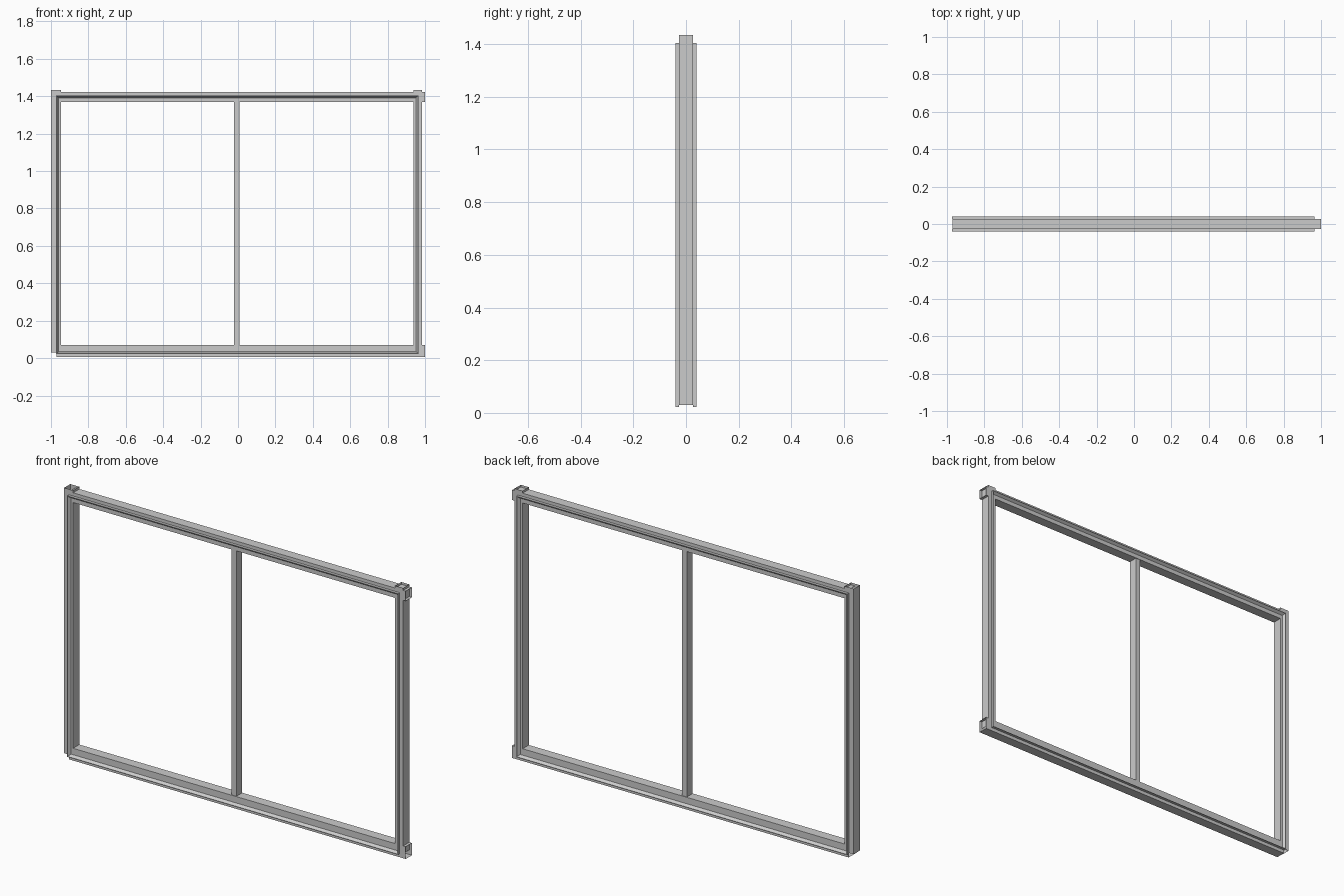
import bpy, bmesh

if "Cube" in bpy.data.objects:
    bpy.data.objects.remove(bpy.data.objects["Cube"])

DEPTH = 0.026   # half depth of the tubes
LIP = 0.04      # half depth of the lips
X0, X1, Z0, Z1 = -0.972, 0.965, 0.023, 1.405   # outer edge of the lips


def finish(bm, name):
    mesh = bpy.data.meshes.new(name)
    bm.to_mesh(mesh)
    bm.free()
    obj = bpy.data.objects.new(name, mesh)
    bpy.context.collection.objects.link(obj)
    return obj


def tube(name, axis, x, z, y=DEPTH):
    """Open-ended sheet tube running along 'x' or 'z'."""
    bm = bmesh.new()
    rings = []
    for end in (0, 1):
        if axis == 'x':
            pts = [(x[end], s * y, z[k]) for s, k in ((-1, 0), (1, 0), (1, 1), (-1, 1))]
        else:
            pts = [(x[k], s * y, z[end]) for s, k in ((-1, 0), (1, 0), (1, 1), (-1, 1))]
        rings.append([bm.verts.new(p) for p in pts])
    a, b = rings
    for i in range(4):
        j = (i + 1) % 4
        bm.faces.new((a[i], a[j], b[j], b[i]))
    bmesh.ops.recalc_face_normals(bm, faces=bm.faces)
    return finish(bm, name)


def lip_frame(name, side):
    """Mitred glazing lip: square outside, sloping in towards the opening."""
    profile = [(0, DEPTH), (0, LIP), (0.003, LIP), (0.013, DEPTH)]
    bm = bmesh.new()
    rings = []
    for d, y in profile:
        corners = [(X0 + d, Z0 + d), (X1 - d, Z0 + d), (X1 - d, Z1 - d), (X0 + d, Z1 - d)]
        rings.append([bm.verts.new((cx, side * y, cz)) for cx, cz in corners])
    hidden = []
    for r in range(4):
        a, b = rings[r], rings[(r + 1) % 4]
        for i in range(4):
            j = (i + 1) % 4
            f = bm.faces.new((a[i], a[j], b[j], b[i]))
            if r == 3:
                hidden.append(f)
    bmesh.ops.recalc_face_normals(bm, faces=bm.faces)
    # the side against the tubes is open
    bmesh.ops.delete(bm, geom=hidden, context='FACES')
    return finish(bm, name)


# Stiles run past the top rail, rails run past the right stile
tube("left_stile", 'z', (-1.0, -0.947), (0.03, 1.434))
tube("right_stile", 'z', (0.938, 0.985), (0.03, 1.434))
tube("bottom_rail", 'x', (-0.97, 1.0), (0.005, 0.07))
tube("top_rail", 'x', (-0.97, 1.0), (1.37, 1.422))

# Central mullion
tube("mullion", 'z', (-0.021, 0.007), (0.07, 1.37), 0.023)

# Lips on both faces
lip_frame("front_lip", -1)
lip_frame("back_lip", 1)
